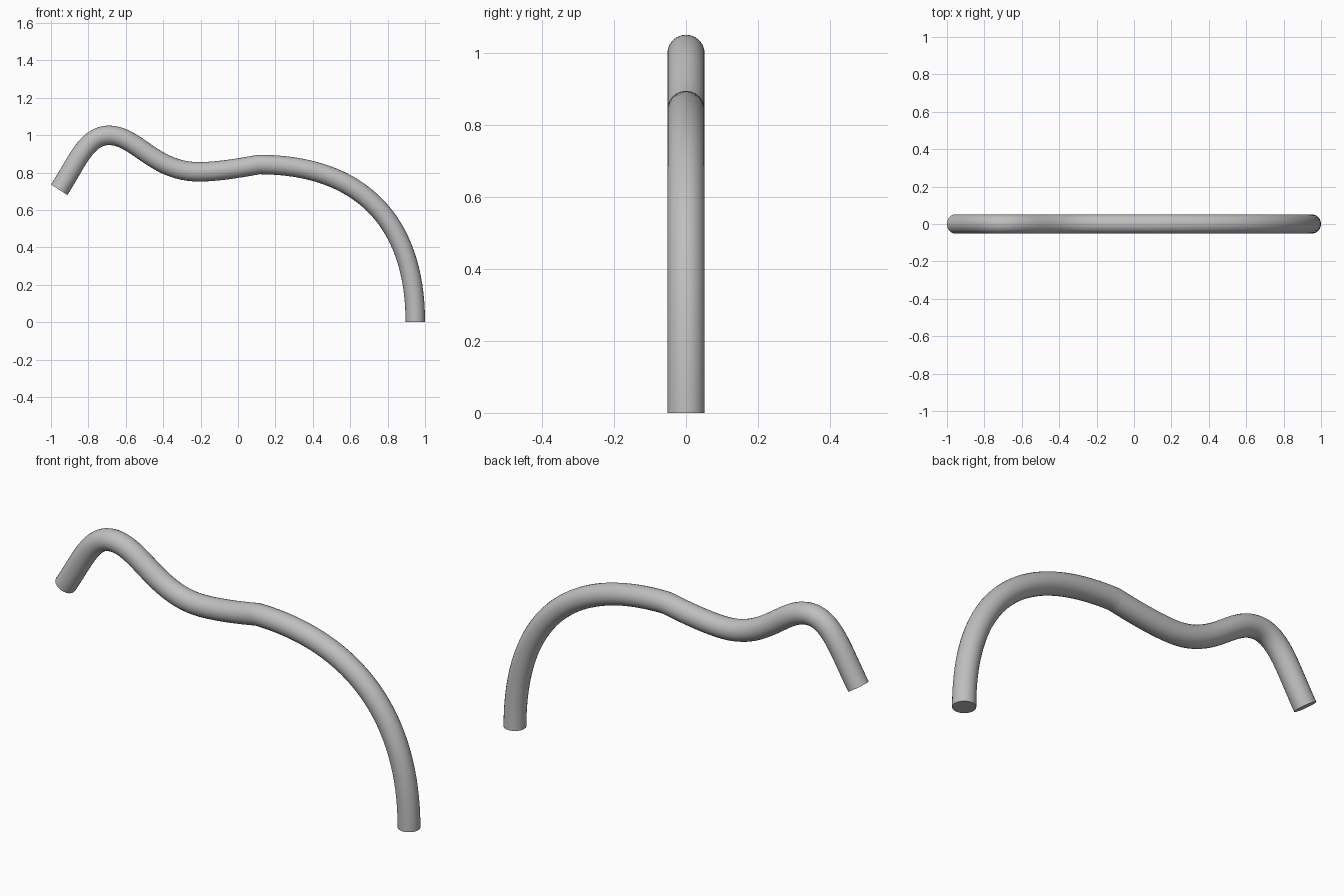
import bpy
import math

cube = bpy.data.objects.get("Cube")
if cube:
    bpy.data.objects.remove(cube, do_unlink=True)

RADIUS = 0.052

# Plain grey material
grey = bpy.data.materials.new("plain_grey")
grey.use_nodes = True
colour = (0.52, 0.52, 0.52, 1)
grey.diffuse_color = colour
grey.node_tree.nodes["Principled BSDF"].inputs["Base Color"].default_value = colour

# Centre line in the XZ plane: point, incoming handle, outgoing handle
path = [
    ((-0.956, 0.708), (-1.0, 0.64), (-0.86, 0.857)),       # open tip
    ((-0.69, 0.999), (-0.81, 0.999), (-0.542, 0.999)),     # crest
    ((-0.21, 0.804), (-0.45, 0.804), (-0.11, 0.804)),      # dip
    ((0.11, 0.843), (0.02, 0.826), (0.65, 0.843)),         # crease
    ((0.948, 0.0), (0.948, 0.545), (0.948, -0.1)),         # foot
]

curve = bpy.data.curves.new("bent_tube", "CURVE")
curve.dimensions = "3D"
curve.resolution_u = 32
curve.bevel_depth = RADIUS
curve.bevel_resolution = 10
curve.use_fill_caps = True
spline = curve.splines.new("BEZIER")
spline.bezier_points.add(len(path) - 1)
for point, (co, left, right) in zip(spline.bezier_points, path):
    point.handle_left_type = point.handle_right_type = "FREE"
    point.co = (co[0], 0, co[1])
    point.handle_left = (left[0], 0, left[1])
    point.handle_right = (right[0], 0, right[1])

tube = bpy.data.objects.new("bent_tube", curve)
bpy.context.collection.objects.link(tube)
curve.materials.append(grey)

# Turn the swept curve into a mesh, smooth along the wall and sharp at the ends
bpy.ops.object.select_all(action="DESELECT")
tube.select_set(True)
bpy.context.view_layer.objects.active = tube
bpy.ops.object.convert(target="MESH")
bpy.ops.object.mode_set(mode="EDIT")
bpy.ops.mesh.select_all(action="SELECT")
bpy.ops.mesh.remove_doubles(threshold=0.0001)
bpy.ops.mesh.normals_make_consistent(inside=False)
bpy.ops.object.mode_set(mode="OBJECT")
bpy.ops.object.shade_smooth_by_angle(angle=math.radians(40))
